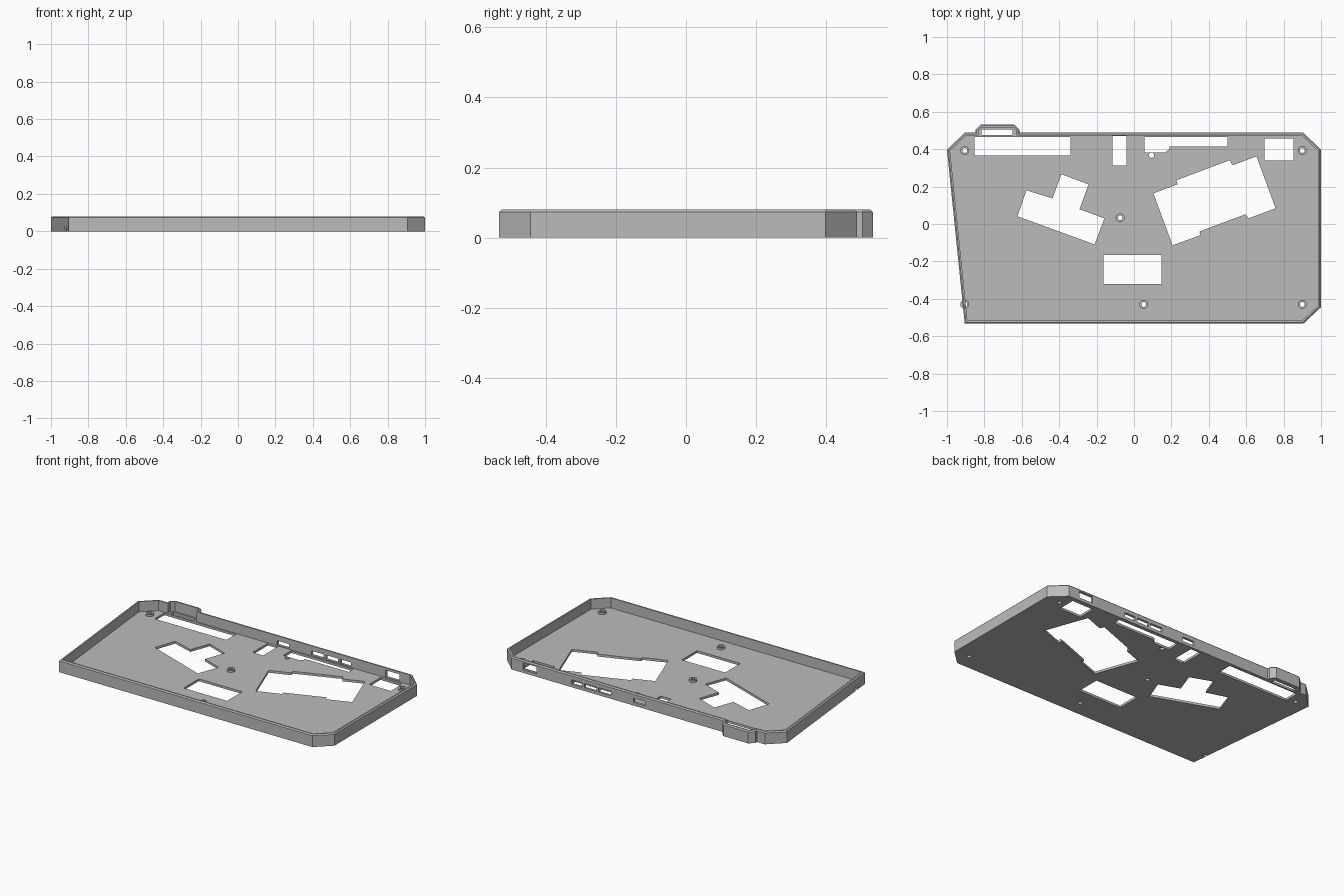
import bpy, bmesh, math
from mathutils import Vector

if "Cube" in bpy.data.objects:
    bpy.data.objects.remove(bpy.data.objects["Cube"])

FLOOR, HEIGHT, WALL, BEVEL = 0.015, 0.08, 0.016, 0.007

grey = bpy.data.materials.new("case_grey")
grey.use_nodes = True
grey.diffuse_color = (0.5, 0.5, 0.5, 1)
grey.node_tree.nodes["Principled BSDF"].inputs["Base Color"].default_value = (0.5, 0.5, 0.5, 1)


def inset(points, dist):
    """Mitred inward offset of a counter-clockwise outline."""
    result = []
    for i, p in enumerate(points):
        a = (Vector(p) - Vector(points[i - 1])).normalized()
        b = (Vector(points[(i + 1) % len(points)]) - Vector(p)).normalized()
        na, nb = Vector((-a.y, a.x)), Vector((-b.y, b.x))
        result.append(Vector(p) + (na + nb) * dist / (1 + na.dot(nb)))
    return result


def loft(bm, layers, closed=False):
    """Skin (outline, z) layers; cap the ends, or join last to first."""
    rings = [[bm.verts.new((x, y, z)) for x, y in pts] for pts, z in layers]
    pairs = list(zip(rings, rings[1:]))
    if closed:
        pairs.append((rings[-1], rings[0]))
    else:
        bm.faces.new(rings[0][::-1])
        bm.faces.new(rings[-1])
    for low, high in pairs:
        for i in range(len(low)):
            j = (i + 1) % len(low)
            bm.faces.new((low[i], low[j], high[j], high[i]))


def prism(bm, points, z0, z1):
    loft(bm, [(points, z0), (points, z1)])


def rect(x0, x1, y0, y1):
    return [(x0, y0), (x1, y0), (x1, y1), (x0, y1)]


def circle(x, y, r, n=24):
    return [(x + r * math.cos(2 * math.pi * i / n),
             y + r * math.sin(2 * math.pi * i / n)) for i in range(n)]


def make(name, bm):
    bmesh.ops.recalc_face_normals(bm, faces=bm.faces)
    mesh = bpy.data.meshes.new(name)
    bm.to_mesh(mesh)
    bm.free()
    mesh.materials.append(grey)
    obj = bpy.data.objects.new(name, mesh)
    bpy.context.collection.objects.link(obj)
    return obj


# Tray: clipped corners and a small bump on the back edge
outline = [(-0.905, -0.533), (0.905, -0.533), (1, -0.444), (1, 0.398), (0.905, 0.488),
           (-0.612, 0.488), (-0.612, 0.504), (-0.64, 0.533), (-0.818, 0.533),
           (-0.848, 0.504), (-0.848, 0.488), (-0.905, 0.488), (-1, 0.398)]
inner = inset(outline, WALL)
bm = bmesh.new()
loft(bm, [(outline, 0), (outline, HEIGHT - BEVEL), (inset(outline, BEVEL), HEIGHT),
          (inner, HEIGHT), (inner, FLOOR)])
tray = make("case_tray", bm)

# Floor openings
left_opening = [(-0.575, 0.18), (-0.436, 0.137), (-0.388, 0.266), (-0.243, 0.212),
                (-0.291, 0.079), (-0.158, 0.03), (-0.211, -0.109), (-0.623, 0.041)]
right_opening = [(0.104, 0.164), (0.233, 0.212), (0.227, 0.234), (0.511, 0.341),
                 (0.527, 0.314), (0.655, 0.362), (0.757, 0.084), (0.612, 0.03),
                 (0.596, 0.052), (0.35, -0.04), (0.355, -0.06), (0.206, -0.114)]
stepped_slot = [(0.056, 0.464), (0.5, 0.464), (0.5, 0.415), (0.19, 0.415),
                (0.19, 0.4), (0.165, 0.383), (0.056, 0.383)]
openings = [left_opening[::-1], right_opening[::-1], stepped_slot[::-1],
            rect(-0.853, -0.34, 0.367, 0.466), rect(-0.115, -0.04, 0.314, 0.47),
            rect(0.698, 0.853, 0.34, 0.458), rect(-0.163, 0.147, -0.322, -0.167),
            rect(-0.815, -0.65, 0.476, 0.505), circle(0.094, 0.367, 0.014)]

# Screw posts
posts = [(x, y) for x in (-0.905, 0.9) for y in (0.393, -0.43)]
posts += [(0.052, -0.43), (-0.074, 0.033)]
openings += [circle(x, y, 0.013) for x, y in posts]

cut = bmesh.new()
for shape in openings:
    prism(cut, shape, -0.02, 0.018)

# Port windows through the back wall
for x0, x1, top in [(0.725, 0.825, 0.064), (0.4, 0.478, 0.048), (0.298, 0.384, 0.048),
                    (0.194, 0.282, 0.048), (-0.05, 0.035, 0.048)]:
    prism(cut, rect(x0, x1, 0.46, 0.52), 0.02, top)
cutter = make("opening_cutter", cut)
cutter.hide_render = True

# Apply the cut and drop the cutter
mod = tray.modifiers.new("openings", 'BOOLEAN')
mod.operation, mod.solver, mod.object = 'DIFFERENCE', 'EXACT', cutter
bpy.context.view_layer.update()
tray_eval = tray.evaluated_get(bpy.context.evaluated_depsgraph_get())
cut_mesh = bpy.data.meshes.new_from_object(tray_eval)
tray.modifiers.clear()
tray.data = cut_mesh
bpy.data.objects.remove(cutter)

for n, (x, y) in enumerate(posts, 1):
    bm = bmesh.new()
    wide, bore = circle(x, y, 0.024), circle(x, y, 0.013)
    loft(bm, [(wide, FLOOR - 0.002), (wide, 0.028), (bore, 0.028), (bore, FLOOR - 0.002)],
         closed=True)
    make(f"screw_post_{n}", bm)
